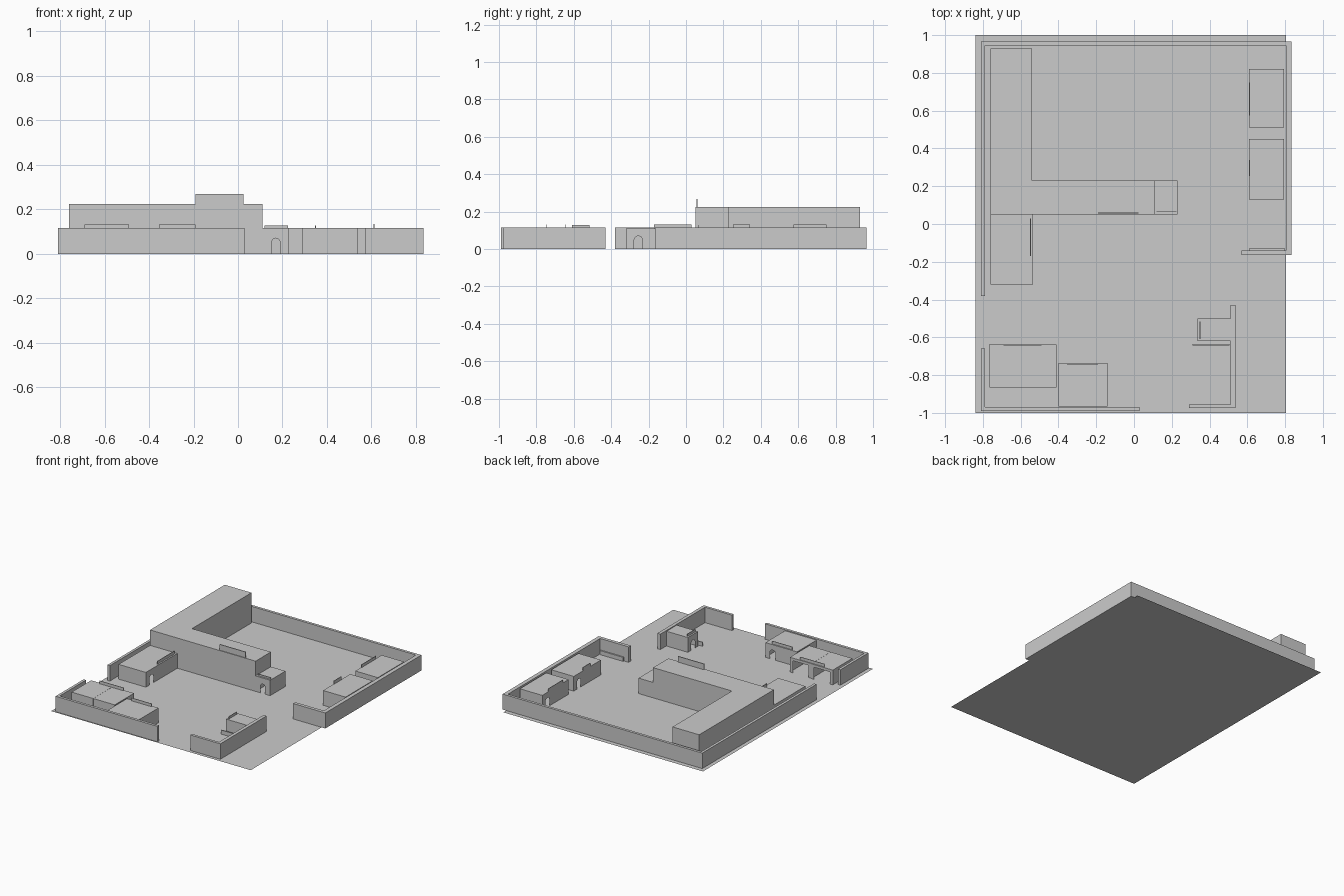
import bpy, bmesh, math

if "Cube" in bpy.data.objects:
    bpy.data.objects.remove(bpy.data.objects["Cube"])


def finish(name, bm, recalc=True):
    if recalc:
        bmesh.ops.recalc_face_normals(bm, faces=bm.faces)
    me = bpy.data.meshes.new(name)
    bm.to_mesh(me)
    bm.free()
    ob = bpy.data.objects.new(name, me)
    bpy.context.collection.objects.link(ob)
    return ob


def prism(name, pts, z0, z1):
    """Extrude a plan outline upward."""
    bm = bmesh.new()
    f = bm.faces.new([bm.verts.new((x, y, z0)) for x, y in pts])
    r = bmesh.ops.extrude_face_region(bm, geom=[f])
    for v in r["geom"]:
        if isinstance(v, bmesh.types.BMVert):
            v.co.z = z1
    return finish(name, bm)


def box(name, x0, x1, y0, y1, z0, z1):
    return prism(name, [(x0, y0), (x1, y0), (x1, y1), (x0, y1)], z0, z1)


def shell(name, pts, h, doors):
    """Open-bottomed building from a counterclockwise plan.
    doors: {side index: (centre along side, width, height, arched)}"""
    bm = bmesh.new()
    bm.faces.new([bm.verts.new((x, y, h)) for x, y in pts])
    for i, (ax, ay) in enumerate(pts):
        bx, by = pts[(i + 1) % len(pts)]
        length = math.hypot(bx - ax, by - ay)
        outline = [(0, 0)]
        if i in doors:
            c, w, dh, arched = doors[i]
            r = w / 2
            if arched:
                outline += [(c - r, 0)]
                outline += [(c - r * math.cos(math.pi * k / 8),
                             dh - r + r * math.sin(math.pi * k / 8)) for k in range(9)]
                outline += [(c + r, 0)]
            else:
                outline += [(c - r, 0), (c - r, dh), (c + r, dh), (c + r, 0)]
        outline += [(length, 0), (length, h), (0, h)]
        bm.faces.new([bm.verts.new((ax + (bx - ax) * s / length,
                                    ay + (by - ay) * s / length, z)) for s, z in outline])
    bmesh.ops.remove_doubles(bm, verts=bm.verts, dist=1e-5)
    return finish(name, bm, recalc=False)


def rect(x0, x1, y0, y1):
    return [(x0, y0), (x1, y0), (x1, y1), (x0, y1)]


H = 0.115

# flat site
bm = bmesh.new()
bm.faces.new([bm.verts.new((x, y, 0)) for x, y in rect(-0.84, 0.805, -1, 1)])
finish("site_ground", bm, recalc=False)

# perimeter walls
prism("main_wall", [(-0.81, -0.38), (-0.79, -0.38), (-0.79, 0.945), (0.805, 0.945),
                    (0.805, -0.14), (0.57, -0.14), (0.57, -0.165), (0.835, -0.165),
                    (0.835, 0.965), (-0.81, 0.965)], 0, H)
prism("front_left_wall", [(-0.81, -0.66), (-0.81, -0.99), (0.03, -0.99), (0.03, -0.97),
                          (-0.79, -0.97), (-0.79, -0.66)], 0, H)
prism("front_right_wall", [(0.29, -0.975), (0.537, -0.975), (0.537, -0.43), (0.512, -0.43),
                           (0.512, -0.955), (0.29, -0.955)], 0, H)

# low kerbs inside the walls
box("low_wall_east", 0.61, 0.80, -0.14, -0.13, 0, 0.03)
box("low_wall_south", 0.31, 0.505, -0.642, -0.634, 0, 0.03)

# main L-shaped lodging block and its low entrance wing
shell("main_block", [(-0.76, 0.05), (0.11, 0.05), (0.11, 0.23), (-0.54, 0.23),
                     (-0.54, 0.93), (-0.76, 0.93)], 0.225, {})
shell("entrance_wing", rect(0.11, 0.23, 0.05, 0.23), H, {0: (0.06, 0.038, 0.07, True)})

# small buildings; side order is front, right, back, left
buildings = [
    ("market_building", (-0.76, -0.535, -0.32, 0.05), {1: (0.065, 0.045, 0.07, True)}),
    ("canopy_bay_left", (-0.765, -0.588, -0.865, -0.635), {2: (0.088, 0.13, 0.09, False)}),
    ("canopy_bay_right", (-0.587, -0.41, -0.865, -0.638), {2: (0.088, 0.13, 0.09, False)}),
    ("office_building", (-0.40, -0.14, -0.965, -0.735), {2: (0.06, 0.045, 0.07, True)}),
    ("showroom_building", (0.61, 0.795, 0.51, 0.82), {3: (0.06, 0.045, 0.07, True)}),
    ("cafe_building", (0.61, 0.795, 0.13, 0.45), {3: (0.06, 0.045, 0.07, True)}),
    ("kiosk_building", (0.335, 0.51, -0.62, -0.50), {3: (0.06, 0.045, 0.07, True)}),
]
for name, r, doors in buildings:
    shell(name, rect(*r), 0.11, doors)

# blank sign boards on the roof edges
signs = [
    ("main_sign", -0.19, 0.025, 0.055, 0.061, 0.225, 0.268),
    ("entrance_sign", 0.12, 0.225, 0.063, 0.067, H, 0.128),
    ("market_sign", -0.55, -0.546, -0.17, 0.03, 0.11, 0.132),
    ("canopy_sign", -0.69, -0.49, -0.647, -0.643, 0.11, 0.132),
    ("office_sign", -0.355, -0.19, -0.747, -0.743, 0.11, 0.132),
    ("showroom_sign", 0.61, 0.614, 0.575, 0.75, 0.11, 0.132),
    ("cafe_sign", 0.61, 0.614, 0.255, 0.34, 0.11, 0.135),
    ("kiosk_sign", 0.347, 0.351, -0.61, -0.515, 0.11, 0.128),
]
for s in signs:
    box(*s)
